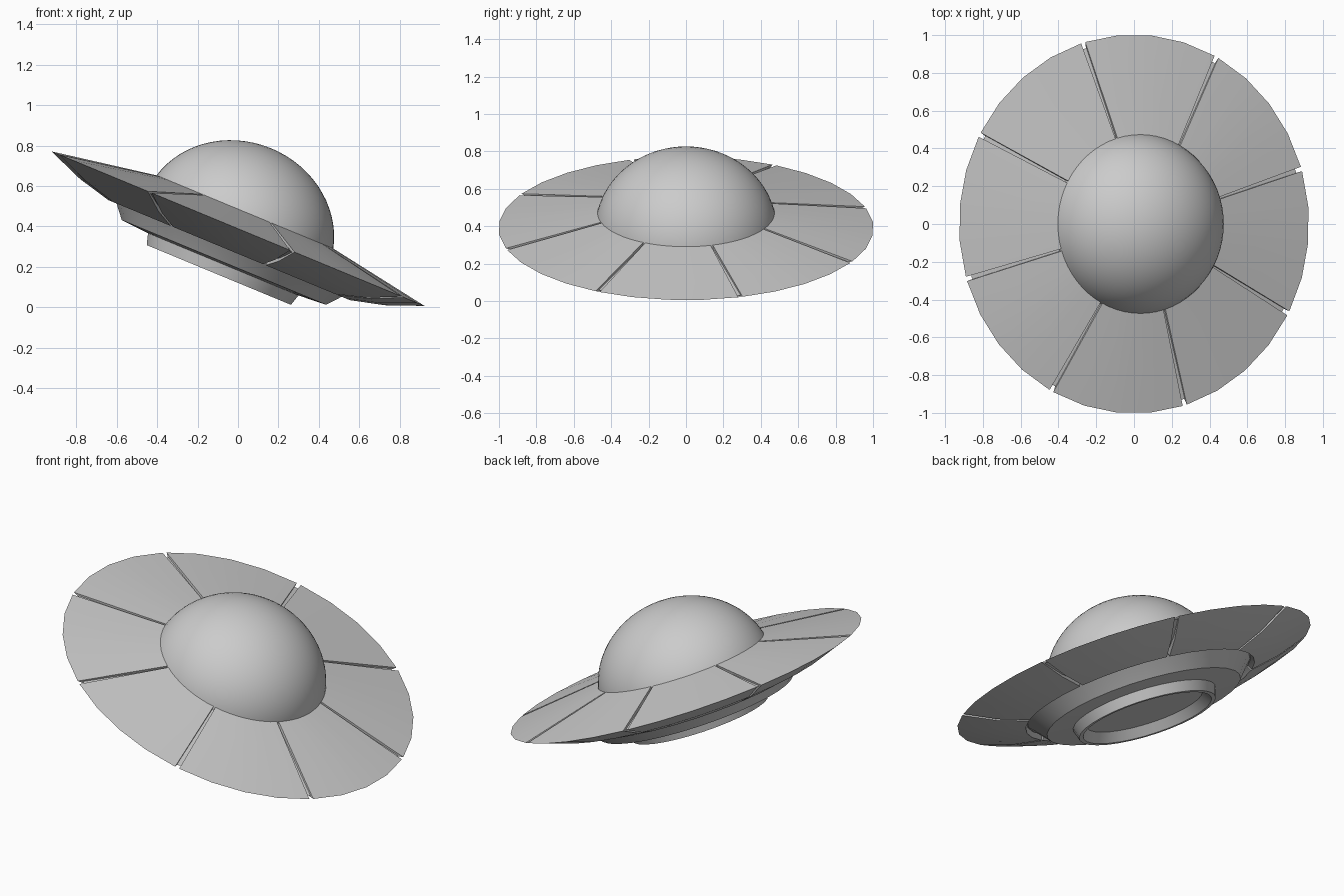
import bpy, bmesh, math
from mathutils import Matrix

if "Cube" in bpy.data.objects:
    bpy.data.objects.remove(bpy.data.objects["Cube"])

TILT = math.radians(22.5)
PLACE = Matrix.Translation((0, 0, 0.389)) @ Matrix.Rotation(TILT, 4, 'Y')
PHASE = math.radians(16.875)          # angle of the first panel gap


def revolve(name, profile, start=0.0, sweep=math.tau, steps=32, closed=False):
    """Turn an (r, z) profile about z; partial sweeps of closed profiles get end caps."""
    bm = bmesh.new()
    full = abs(sweep - math.tau) < 1e-6
    rings = []
    for i in range(steps if full else steps + 1):
        a = start + sweep * i / steps
        rings.append([bm.verts.new((r * math.cos(a), r * math.sin(a), z)) for r, z in profile])
    n = len(profile)
    for i in range(steps):
        p, q = rings[i], rings[(i + 1) % len(rings)]
        for j in range(n if closed else n - 1):
            k = (j + 1) % n
            bm.faces.new((p[j], q[j], q[k], p[k]))
    if closed and not full:
        bm.faces.new(rings[0])
        bm.faces.new(rings[-1][::-1])
    bmesh.ops.remove_doubles(bm, verts=bm.verts[:], dist=1e-5)
    bmesh.ops.recalc_face_normals(bm, faces=bm.faces[:])
    mesh = bpy.data.meshes.new(name)
    bm.to_mesh(mesh)
    bm.free()
    obj = bpy.data.objects.new(name, mesh)
    bpy.context.collection.objects.link(obj)
    obj.matrix_world = PLACE
    bpy.ops.object.select_all(action='DESELECT')
    obj.select_set(True)
    bpy.context.view_layer.objects.active = obj
    bpy.ops.object.shade_smooth_by_angle(angle=math.radians(30))
    return obj


# glass dome: upper part of a slightly squashed sphere
dome = []
for i in range(17):
    t = math.radians(8 + 82 * i / 16)
    dome.append((0.486 * math.cos(t), -0.01 + 0.44 * math.sin(t)))
revolve("dome", dome, steps=64)

# eight hull panels with narrow gaps between them
panel = [(0.46, 0.092), (1.003, 0.0), (0.82, -0.072), (0.65, -0.115), (0.635, -0.085)]
gap = math.radians(0.7)
for i in range(8):
    revolve(f"hull_panel_{i + 1}", panel, PHASE + i * math.pi / 4 + gap,
            math.pi / 4 - 2 * gap, 4, closed=True)

# inner core seen through the gaps
core = [(0.45, 0.075), (0.97, -0.005), (0.82, -0.055), (0.62, -0.09)]
revolve("inner_core", core, PHASE)

# stepped underside with a recessed middle
under = [(0.635, -0.085), (0.61, -0.11), (0.55, -0.181), (0.405, -0.191),
         (0.388, -0.248), (0.365, -0.248), (0.33, -0.195), (0.0, -0.195)]
revolve("stepped_underside", under, PHASE)
